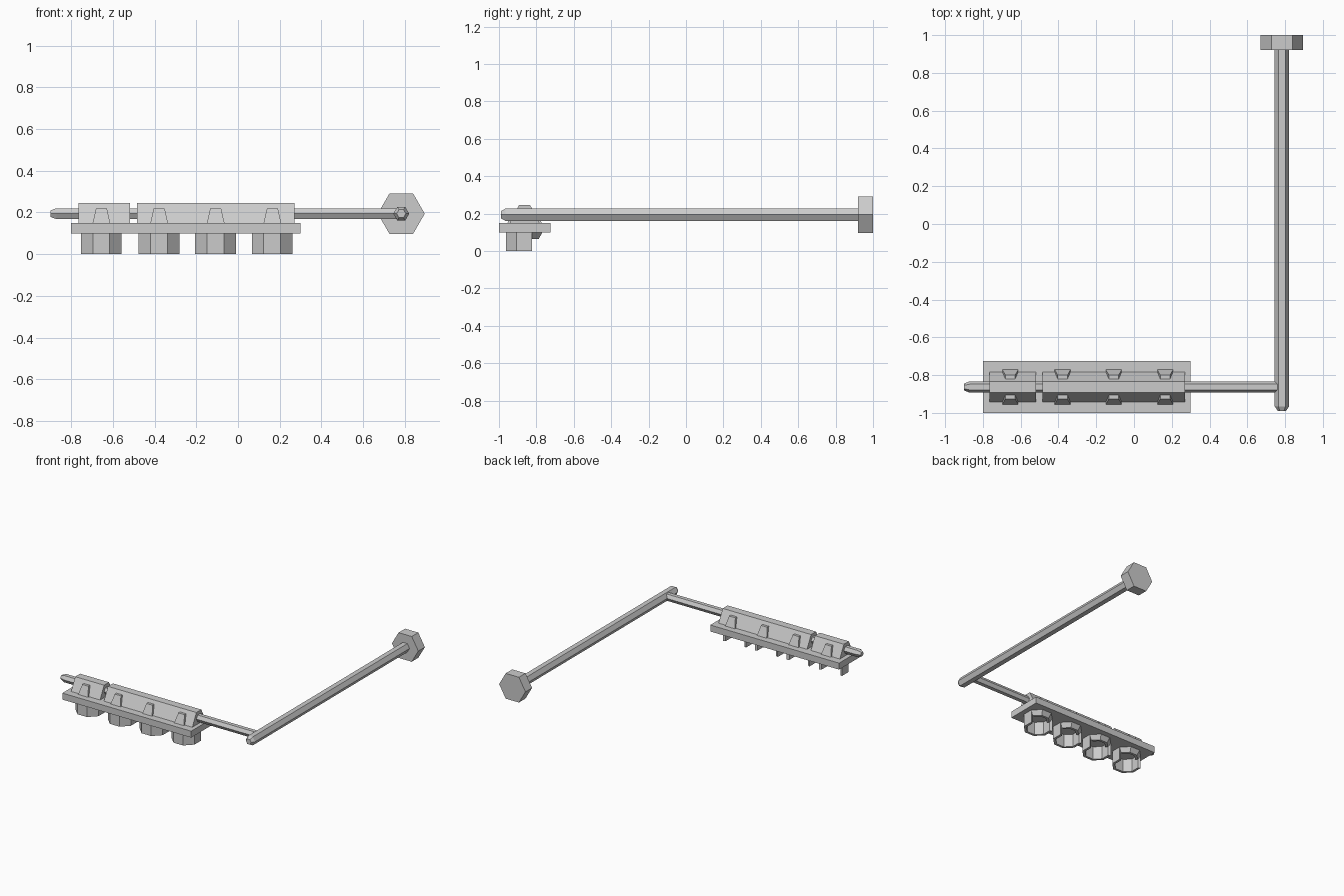
import bpy, bmesh, math
from mathutils import Vector

cube = bpy.data.objects.get("Cube")
if cube:
    bpy.data.objects.remove(cube, do_unlink=True)

steel = bpy.data.materials.new("plain grey")
steel.use_nodes = True
GREY = (0.6, 0.6, 0.6, 1)
steel.diffuse_color = GREY
steel.node_tree.nodes["Principled BSDF"].inputs["Base Color"].default_value = GREY

AXIS_Y = -0.863   # centre line of the sliding rod
AXIS_Z = 0.194


def loft(name, rings, closed=False):
    """Skin a list of equal-sided rings; cap the ends, or join last to first."""
    bm = bmesh.new()
    loops = [[bm.verts.new(p) for p in ring] for ring in rings]
    n = len(loops[0])
    pairs = list(zip(loops, loops[1:]))
    if closed:
        pairs.append((loops[-1], loops[0]))
    else:
        bm.faces.new(loops[0])
        bm.faces.new(loops[-1])
    for a, b in pairs:
        for i in range(n):
            j = (i + 1) % n
            bm.faces.new((a[i], a[j], b[j], b[i]))
    bmesh.ops.recalc_face_normals(bm, faces=bm.faces)
    mesh = bpy.data.meshes.new(name)
    bm.to_mesh(mesh)
    bm.free()
    mesh.materials.append(steel)
    obj = bpy.data.objects.new(name, mesh)
    bpy.context.collection.objects.link(obj)
    return obj


def hex_bar(name, axis, centre, stations):
    """Six-sided bar along x or y; stations are (position, radius)."""
    rings = []
    for pos, r in stations:
        ring = []
        for k in range(6):
            c, s = math.cos(k * math.pi / 3) * r, math.sin(k * math.pi / 3) * r
            if axis == "x":
                ring.append((pos, centre + c, AXIS_Z + s))
            else:
                ring.append((centre + c, pos, AXIS_Z + s))
        rings.append(ring)
    return loft(name, rings)


def rect(x0, x1, y0, y1, z):
    return [(x0, y0, z), (x1, y0, z), (x1, y1, z), (x0, y1, z)]


# Sliding rod, long handle and end knob
hex_bar("sliding_rod", "x", AXIS_Y, [(-0.9, 0.018), (-0.87, 0.03), (0.78, 0.03)])
hex_bar("handle_shaft", "y", 0.783, [(-0.99, 0.022), (-0.965, 0.038), (0.93, 0.038)])
hex_bar("handle_knob", "y", 0.783, [(0.92, 0.1126), (1.0, 0.1126)])

# Base plate
loft("base_plate", [rect(-0.8, 0.3, -1.0, -0.725, z) for z in (0.1, 0.15)])

# Ridged housings around the rod
for name, x0, x1 in (("short_housing", -0.765, -0.518), ("long_housing", -0.485, 0.27)):
    loft(name, [rect(x0, x1, AXIS_Y - h, AXIS_Y + h, z)
                for h, z in ((0.08, 0.149), (0.03, 0.245))])


def cup_section(k, bottom, lean):
    """Wall cross-section at octagon corner k."""
    a = math.radians(22.5 + 45 * k)
    out = Vector((math.cos(a), math.sin(a), 0))
    r, t = 0.106, 0.02
    return [out * r + Vector((0, 0, 0.101)),
            out * (r - lean) + Vector((0, 0, bottom)),
            out * (r - lean - t) + Vector((0, 0, bottom)),
            out * (r - t) + Vector((0, 0, 0.101))]


# Clamping lugs and open-backed octagonal cups, one set per station
for i, x in enumerate((-0.655, -0.378, -0.107, 0.165), 1):
    for side, label in ((-1, "front"), (1, "back")):
        loft(f"{label}_lug_{i}", [rect(x - w, x + w, AXIS_Y + side * 0.037, AXIS_Y + side * d, z)
                                  for w, d, z in ((0.042, 0.092, 0.149), (0.026, 0.063, 0.22))])
    wall = loft(f"cup_wall_{i}", [cup_section(k, 0, 0) for k in range(3, 9)])
    lip = loft(f"cup_back_lip_{i}", [cup_section(k, 0.065, 0.022) for k in range(0, 4)])
    for part in (wall, lip):
        part.location = (x - 0.001, AXIS_Y - 0.002, 0)
